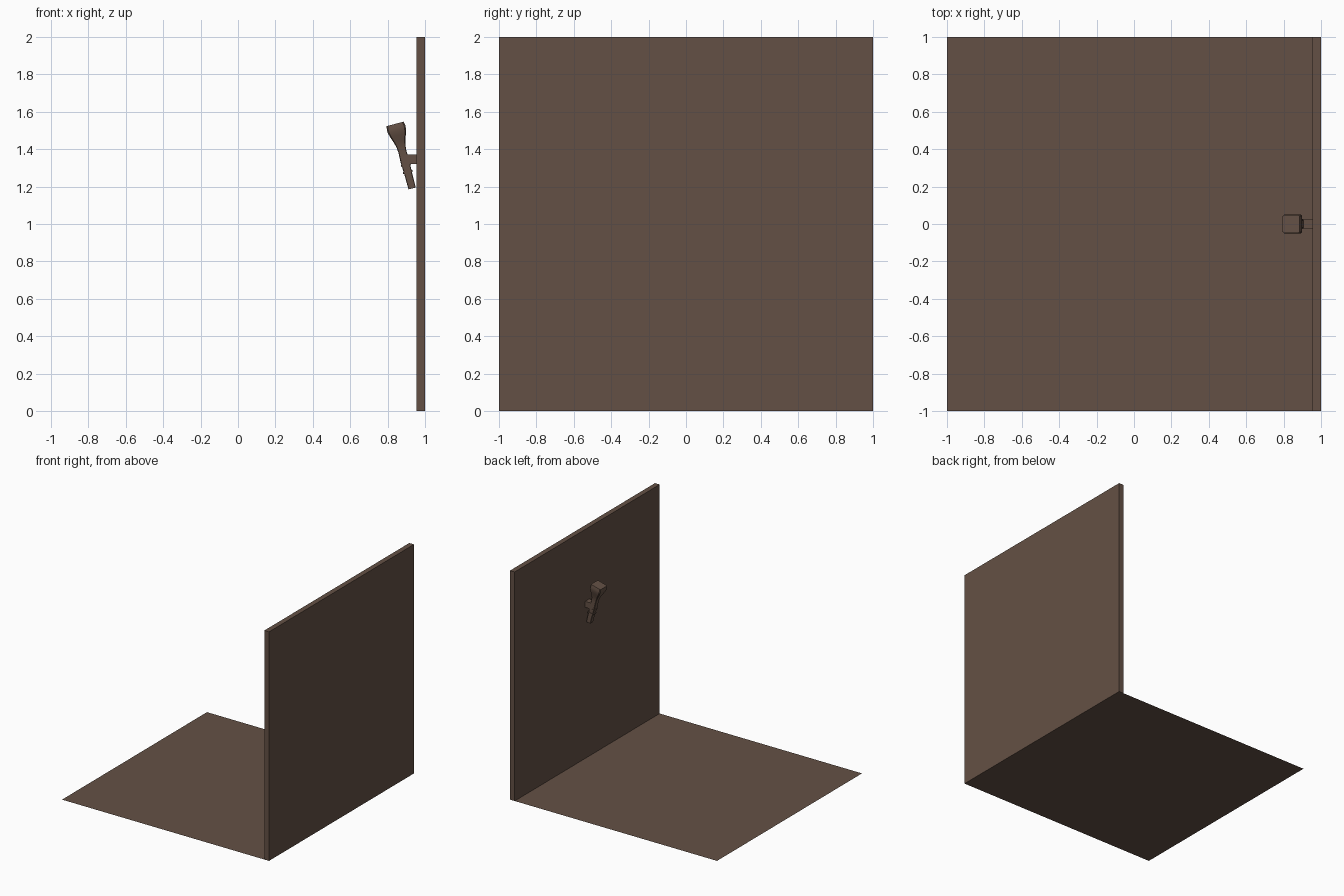
import bpy, bmesh, math
from mathutils import Matrix

if "Cube" in bpy.data.objects:
    bpy.data.objects.remove(bpy.data.objects["Cube"])

brown = bpy.data.materials.new("dark brown")
brown.diffuse_color = (0.127, 0.081, 0.059, 1)
brown.use_nodes = True
brown.node_tree.nodes["Principled BSDF"].inputs["Base Color"].default_value = brown.diffuse_color


def make(name, bm, matrix=None, smooth=False):
    bmesh.ops.recalc_face_normals(bm, faces=bm.faces)
    me = bpy.data.meshes.new(name)
    bm.to_mesh(me)
    bm.free()
    me.materials.append(brown)
    ob = bpy.data.objects.new(name, me)
    bpy.context.collection.objects.link(ob)
    if matrix:
        ob.matrix_world = matrix
    if smooth:
        bpy.ops.object.select_all(action='DESELECT')
        ob.select_set(True)
        bpy.context.view_layer.objects.active = ob
        bpy.ops.object.shade_smooth_by_angle(angle=math.radians(35))
    return ob


def box(name, lo, hi):
    bm = bmesh.new()
    bmesh.ops.create_cube(bm, size=1)
    for v in bm.verts:
        v.co = [(a + b) / 2 + c * (b - a) for a, b, c in zip(lo, hi, v.co)]
    return make(name, bm)


def square_loft(name, profile, matrix, smooth=True):
    """Square sections with slightly cut corners; profile = (height, half width)."""
    bm = bmesh.new()
    rings = []
    for z, h in profile:
        k = h * 0.86
        pts = [(h, -k), (h, k), (k, h), (-k, h), (-h, k), (-h, -k), (-k, -h), (k, -h)]
        rings.append([bm.verts.new((x, y, z)) for x, y in pts])
    for a, b in zip(rings, rings[1:]):
        for i in range(8):
            j = (i + 1) % 8
            bm.faces.new((a[i], a[j], b[j], b[i]))
    bm.faces.new(rings[0][::-1])
    bm.faces.new(rings[-1])
    return make(name, bm, matrix, smooth)


# Floor sheet and wall
bm = bmesh.new()
bm.faces.new([bm.verts.new(p) for p in ((-1, -1, 0), (1, -1, 0), (1, 1, 0), (-1, 1, 0))])
make("floor", bm)
box("wall", (0.955, -1, 0), (1, 1, 2))

# Torch leaning out from the wall
tilt = Matrix.Translation((0.931, 0, 1.19)) @ Matrix.Rotation(math.radians(-14.8), 4, 'Y')
square_loft("torch", [(0, .02), (.08, .021), (.15, .024), (.205, .022), (.235, .025),
                      (.265, .033), (.295, .044), (.318, .050), (.335, .051), (.357, .047)], tilt)

# Collars and wall bracket
for n, z in enumerate((.085, .125)):
    square_loft(f"collar_{n + 1}", [(z, .026), (z + .012, .026)], tilt, False)
box("wall_bracket", (0.895, -0.028, 1.32), (0.957, 0.028, 1.372))
